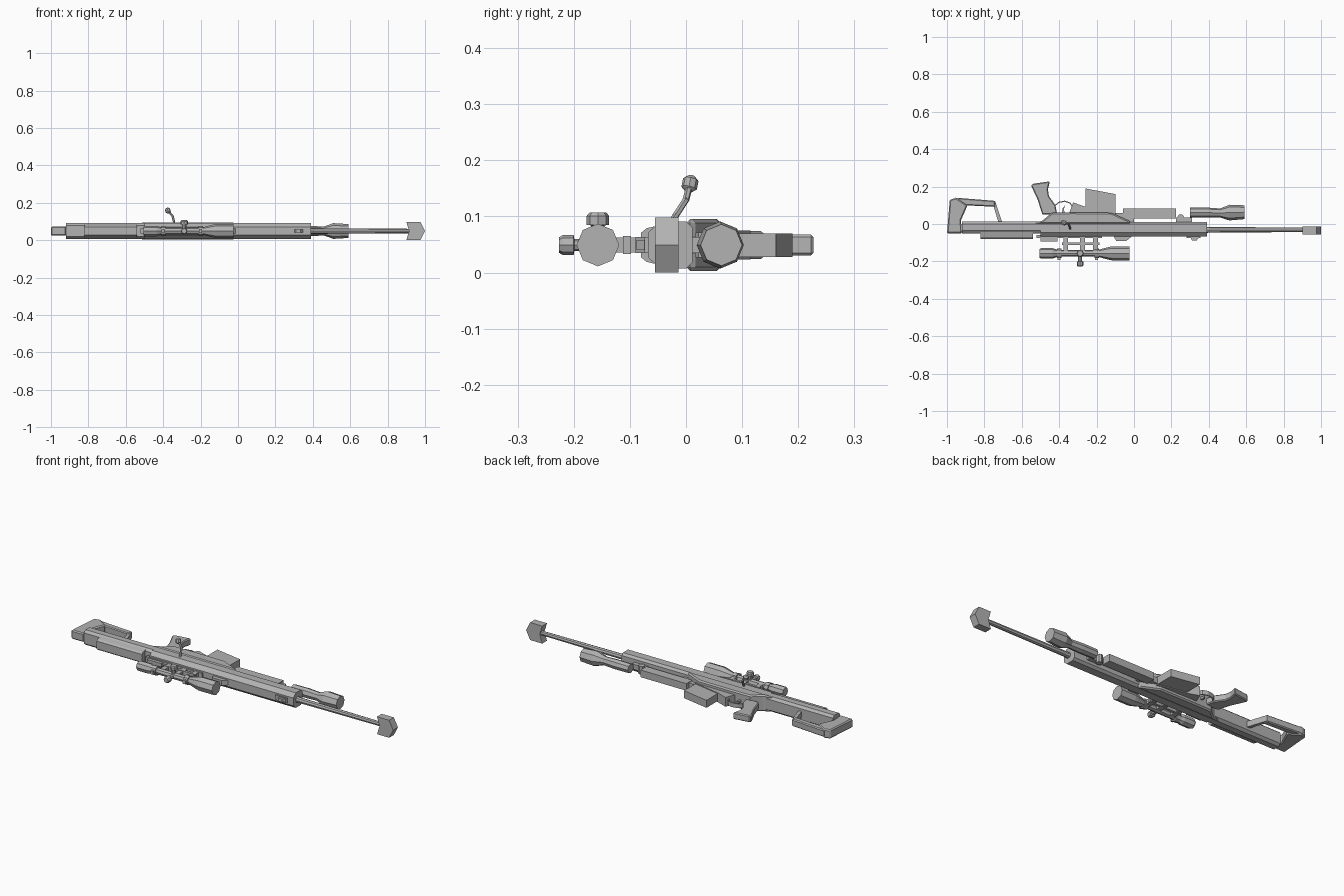
import bpy, bmesh, math
from mathutils import Vector

ZC = 0.049  # mid plane height of the model
grey = bpy.data.materials.new("gunmetal grey")
grey.diffuse_color = (0.45, 0.45, 0.45, 1)


def finish(name, bm):
    bmesh.ops.recalc_face_normals(bm, faces=bm.faces)
    me = bpy.data.meshes.new(name)
    bm.to_mesh(me)
    bm.free()
    me.materials.append(grey)
    ob = bpy.data.objects.new(name, me)
    bpy.context.collection.objects.link(ob)
    return ob


def loft(name, rings):
    """Skin equal-length rings of points and cap both ends."""
    bm = bmesh.new()
    vs = [[bm.verts.new(p) for p in r] for r in rings]
    n = len(vs[0])
    for a, b in zip(vs, vs[1:]):
        for i in range(n):
            bm.faces.new((a[i], a[(i + 1) % n], b[(i + 1) % n], b[i]))
    bm.faces.new(vs[0])
    bm.faces.new(vs[-1])
    return finish(name, bm)


def plate(name, outline, half, bevel=0.0):
    """Outline in x,y, thick in z about the mid plane."""
    ob = loft(name, [[(x, y, ZC + s * half) for x, y in outline] for s in (-1, 1)])
    if bevel:
        m = ob.modifiers.new("chamfer", "BEVEL")
        m.width, m.segments, m.limit_method = bevel, 1, "ANGLE"
        m.angle_limit = math.radians(50)
    return ob


def beam(name, x0, x1, half_profile):
    """Section (y, half width), mirrored about the mid plane, run along x."""
    sec = [(y, ZC + h) for y, h in half_profile]
    sec += [(y, ZC - h) for y, h in reversed(half_profile)]
    return loft(name, [[(x, y, z) for y, z in sec] for x in (x0, x1)])


def box(name, x0, x1, y0, y1, half):
    return beam(name, x0, x1, [(y0, half), (y1, half)])


def turned(name, stations, start, axis=(1, 0, 0), n=8):
    """Turned part: (distance, radius) stations along an axis."""
    a = Vector(axis).normalized()
    u = Vector((0, 0, 1)) if abs(a.z) < 0.9 else Vector((0, 1, 0))
    u = (u - a * u.dot(a)).normalized()
    v = a.cross(u)
    rings = []
    for d, r in stations:
        c = Vector(start) + a * d
        rings.append([c + (u * math.cos(t) + v * math.sin(t)) * r
                      for t in [math.tau * i / n for i in range(n)]])
    return loft(name, rings)


# receiver, stock tube and cheek rest
beam("receiver", -0.50, 0.39, [(-0.068, 0.022), (-0.045, 0.042), (0.0, 0.042), (0.012, 0.03)])
beam("stock_body", -0.92, -0.50, [(-0.05, 0.03), (-0.035, 0.042), (0.0, 0.042), (0.014, 0.03)])
beam("cheek_rest", -0.82, -0.54, [(-0.08, 0.022), (-0.07, 0.03), (-0.044, 0.036)])

# skeleton shoulder stock
plate("butt", [(-1, -0.05), (-0.985, 0.13), (-0.95, 0.14), (-0.89, 0.1), (-0.925, 0.02), (-0.92, -0.05)],
      0.025, 0.006)
plate("stock_lower_bar", [(-0.96, 0.141), (-0.745, 0.124), (-0.74, 0.092), (-0.90, 0.1)], 0.02, 0.005)
plate("stock_strut", [(-0.76, 0.124), (-0.743, 0.124), (-0.705, 0.01), (-0.725, 0.01)], 0.016)

# lower receiver, magazine and handle
plate("lower_receiver", [(-0.55, 0.0), (-0.49, 0.018), (-0.44, 0.06), (-0.33, 0.062), (-0.12, 0.06),
                         (-0.02, 0.014), (-0.02, 0.0)], 0.046, 0.008)
plate("magazine_well", [(-0.35, 0.05), (-0.325, 0.115), (-0.26, 0.092), (-0.1, 0.06), (-0.1, 0.05)], 0.026)
plate("magazine", [(-0.26, 0.05), (-0.26, 0.19), (-0.1, 0.16), (-0.1, 0.05)], 0.021)
plate("grip", [(-0.49, 0.05), (-0.515, 0.13), (-0.55, 0.205), (-0.54, 0.215), (-0.45, 0.228), (-0.46, 0.185),
               (-0.455, 0.15), (-0.42, 0.10), (-0.41, 0.05)], 0.019, 0.005)

# trigger and guard
guard = [(-0.43, 0.095), (-0.405, 0.118), (-0.37, 0.125), (-0.34, 0.115), (-0.325, 0.09)]
inner = [(x * 0.94 - 0.023, y - 0.006) for x, y in reversed(guard)]
plate("trigger_guard", guard + inner, 0.012)
plate("trigger", [(-0.385, 0.055), (-0.37, 0.055), (-0.375, 0.08), (-0.368, 0.1), (-0.382, 0.085)], 0.006)

# barrel and arrow shaped muzzle brake
turned("barrel", [(0, 0.017), (0.06, 0.015), (0.56, 0.012)], (0.36, -0.031, ZC))
brake = [(0.9, 0), (0.975, 0), (1, 0.049), (0.975, 0.098), (0.9, 0.098), (0.915, 0.049)]
loft("muzzle_brake", [[(x, y, z) for x, z in brake] for y in (-0.055, -0.013)])

# sight rail, small top fittings
box("sight_rail", -0.52, -0.17, -0.076, -0.06, 0.014)
box("rear_rail_block", -0.50, -0.41, -0.093, -0.07, 0.01)
box("front_sight_base", 0.28, 0.355, -0.074, -0.06, 0.014)
plate("front_sight", [(0.30, -0.07), (0.31, -0.088), (0.335, -0.088), (0.35, -0.07)], 0.009)
plate("receiver_stop", [(-0.11, -0.065), (-0.095, -0.09), (-0.04, -0.09), (-0.01, -0.065)], 0.014)

# telescopic sight
SY = -0.157
turned("scope", [(0, 0.024), (0.01, 0.028), (0.07, 0.028), (0.1, 0.018), (0.31, 0.018), (0.37, 0.034),
                 (0.39, 0.038), (0.48, 0.038)], (-0.505, SY, ZC))
for x in (-0.40, -0.20):
    turned("scope_ring", [(0, 0.026), (0.025, 0.026)], (x - 0.0125, SY, ZC))
    box("ring_screw", x - 0.008, x + 0.008, -0.192, -0.175, 0.01)
for x in (-0.365, -0.275, -0.205):
    box("scope_post", x - 0.013, x + 0.013, -0.145, -0.07, 0.013)
box("scope_bridge", -0.385, -0.185, -0.112, -0.098, 0.016)
turret = [(0, 0.012), (0.035, 0.012), (0.036, 0.02), (0.052, 0.02), (0.058, 0.015)]
turned("side_turret", turret, (-0.288, SY, ZC), (0, 0, 1))
turned("top_turret", [(d * 1.2, r * 0.9) for d, r in turret], (-0.288, SY, ZC), (0, -1, 0))

# bolt handle
bolt = [Vector(p) for p in ((-0.34, -0.03, 0.08), (-0.343, -0.018, 0.102), (-0.35, 0.0, 0.13), (-0.375, 0.007, 0.158))]
for a, b in zip(bolt, bolt[1:]):
    turned("bolt_stem", [(-0.002, 0.006), ((b - a).length + 0.002, 0.006)], a, b - a, 6)
turned("bolt_knob", [(-0.015, 0.006), (-0.008, 0.014), (0.008, 0.014), (0.015, 0.006)], bolt[-1], (-0.3, 0.2, 1))

# folded front support: slim bar, hinge and flared foot
box("support_bar", -0.06, 0.225, 0.03, 0.082, 0.02)
box("support_bar_mount", -0.1, 0.0, 0.01, 0.06, 0.016)
turned("support_hinge", [(-0.022, 0.018), (0.022, 0.018)], (0.25, 0.035, ZC), (0, 0, 1))
box("support_bracket", 0.225, 0.31, 0.008, 0.036, 0.014)
foot = [(0.30, 0.061, 0.026), (0.39, 0.061, 0.027), (0.46, 0.059, 0.024), (0.51, 0.061, 0.042), (0.59, 0.063, 0.037)]
loft("support_foot", [[(x, y + r * math.cos(t), ZC + r * math.sin(t))
                       for t in [math.tau * i / 8 for i in range(8)]] for x, y, r in foot])
